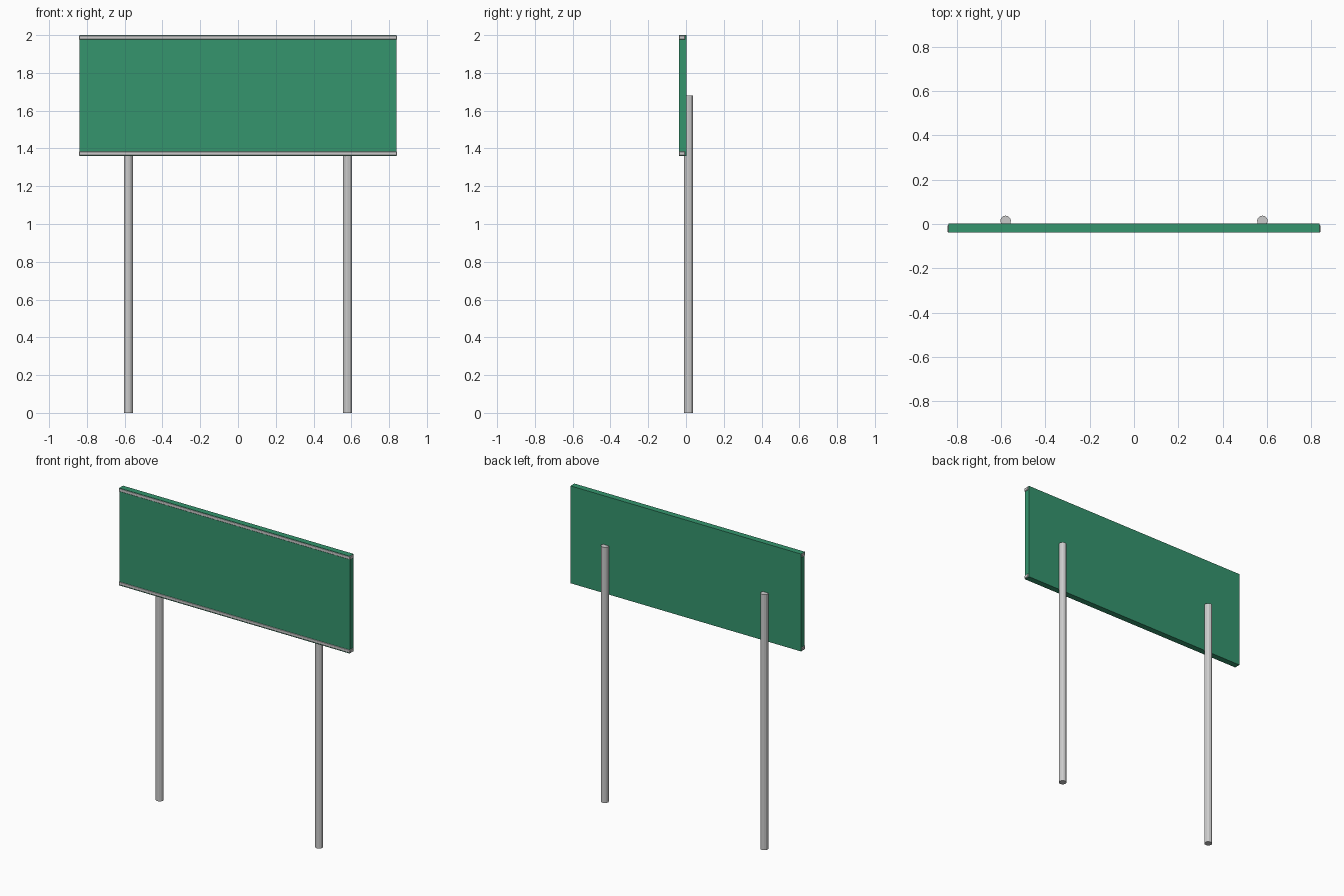
import bpy

if "Cube" in bpy.data.objects:
    bpy.data.objects.remove(bpy.data.objects["Cube"])

green = bpy.data.materials.new("sign_green")
green.diffuse_color = (0.035, 0.30, 0.155, 1)
green.use_nodes = True
green.node_tree.nodes["Principled BSDF"].inputs["Base Color"].default_value = green.diffuse_color

W, Z0, Z1 = 0.838, 1.36, 2.0      # half width, bottom and top of the sign
FRONT, BACK = -0.038, 0.0         # depth of the sign


def box(name, x, y0, y1, z0, z1, mat=None):
    bpy.ops.mesh.primitive_cube_add(size=1, location=(0, (y0 + y1) / 2, (z0 + z1) / 2))
    ob = bpy.context.object
    ob.name = name
    ob.scale = (2 * x, y1 - y0, z1 - z0)
    bpy.ops.object.transform_apply(location=False, rotation=False)
    if mat:
        ob.data.materials.append(mat)
    return ob


# green sign panel with thin lips over and under the edge rails
box("sign_panel", W, FRONT + 0.002, BACK + 0.002, Z0 + 0.003, Z1 - 0.003, green)
for name, z in (("top_lip", Z1 - 0.003), ("bottom_lip", Z0)):
    box(name, W, FRONT, BACK + 0.002, z, z + 0.003, green)

# grey edge rails, slightly longer than the panel, with softened ends
for name, z in (("top_rail", Z1 - 0.024), ("bottom_rail", Z0 + 0.002)):
    rail = box(name, 0.842, FRONT, -0.004, z, z + 0.022)
    bevel = rail.modifiers.new("soft_edges", "BEVEL")
    bevel.width = 0.003
    bevel.segments = 1

# round posts fixed behind the panel
for name, x in (("left_post", -0.58), ("right_post", 0.58)):
    bpy.ops.mesh.primitive_cylinder_add(vertices=12, radius=0.024, depth=1.68,
                                        location=(x, 0.014, 0.84))
    bpy.context.object.name = name
